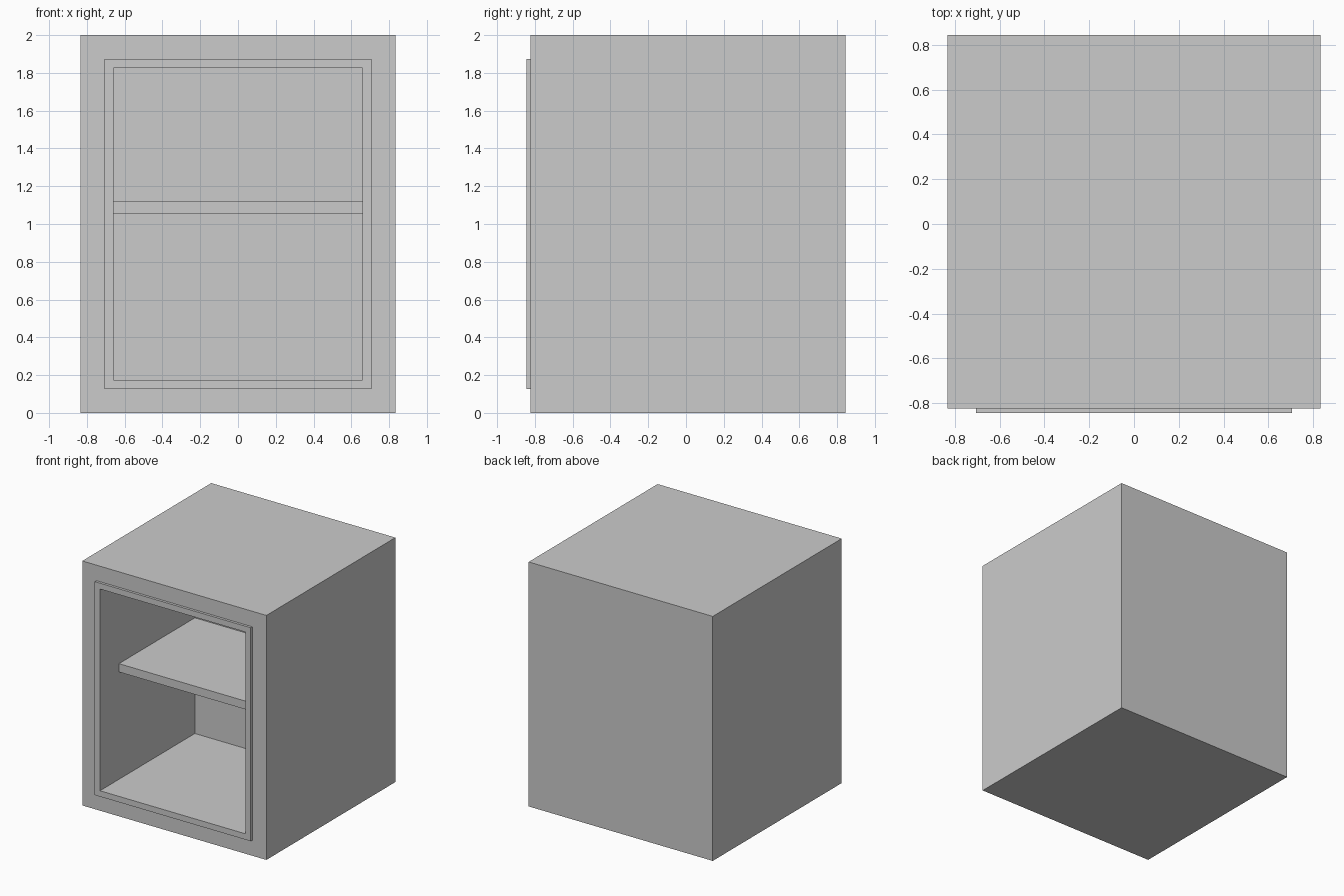
import bpy, bmesh
from mathutils import Matrix, Vector

if "Cube" in bpy.data.objects:
    bpy.data.objects.remove(bpy.data.objects["Cube"])

FRONT, BACK = -0.823, 0.844      # cabinet front and back planes
HALF_W, HEIGHT = 0.833, 2.0
MARGIN, LIP = 0.127, 0.048       # border around the frame, frame width
RAISE, DEPTH = 0.021, 1.226      # frame projection, compartment depth


def add_box(bm, lo, hi):
    lo, hi = Vector(lo), Vector(hi)
    mat = Matrix.Translation((lo + hi) / 2) @ Matrix.Diagonal((*(hi - lo), 1))
    bmesh.ops.create_cube(bm, size=1, matrix=mat)


def finish(bm, name):
    bmesh.ops.recalc_face_normals(bm, faces=bm.faces)
    mesh = bpy.data.meshes.new(name)
    bm.to_mesh(mesh)
    bm.free()
    obj = bpy.data.objects.new(name, mesh)
    bpy.context.collection.objects.link(obj)
    return obj


def inset(bm, face, width):
    bmesh.ops.inset_region(bm, faces=[face], thickness=width, use_even_offset=True)


def push(bm, face, dy):
    """Extrude a face along y and return the moved face."""
    new = bmesh.ops.extrude_discrete_faces(bm, faces=[face])["faces"][0]
    bmesh.ops.translate(bm, verts=new.verts, vec=(0, dy, 0))
    return new


# Cabinet: solid block, raised front frame, recessed compartment
bm = bmesh.new()
add_box(bm, (-HALF_W, FRONT, 0), (HALF_W, BACK, HEIGHT))
bm.normal_update()
face = min(bm.faces, key=lambda f: f.calc_center_median().y)
inset(bm, face, MARGIN)
face = push(bm, face, -RAISE)
bm.normal_update()
inset(bm, face, LIP)
push(bm, face, DEPTH)
finish(bm, "cabinet")

# Shelf: set back from the opening, reaching the compartment's back wall
inner = HALF_W - MARGIN - LIP
bm = bmesh.new()
add_box(bm, (-inner, -0.599, 1.053), (inner, FRONT - RAISE + DEPTH, 1.121))
finish(bm, "shelf")
